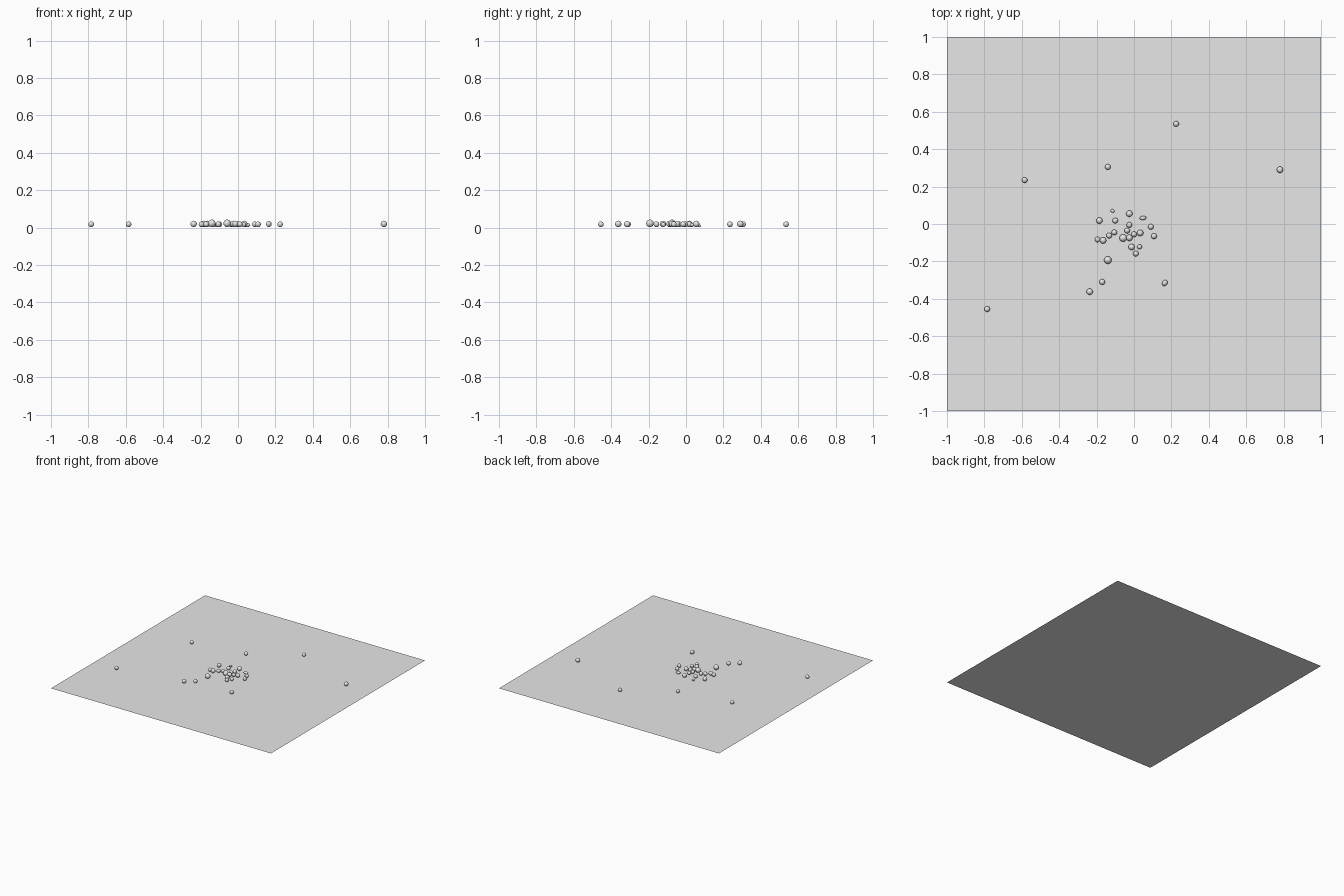
import bpy
import bmesh
from mathutils import Matrix, Vector

default_cube = bpy.data.objects.get("Cube")
if default_cube:
    bpy.data.objects.remove(default_cube, do_unlink=True)


def make_material(name, colour):
    material = bpy.data.materials.new(name)
    material.use_nodes = True
    material.diffuse_color = colour
    material.node_tree.nodes["Principled BSDF"].inputs["Base Color"].default_value = colour
    return material


grey = make_material("plain grey", (0.8, 0.8, 0.8, 1))


def finish(name, mesh_builder, location, smooth=False):
    """Turn a bmesh into a named grey object."""
    mesh = bpy.data.meshes.new(name)
    mesh_builder.to_mesh(mesh)
    mesh_builder.free()
    mesh.materials.append(grey)
    for polygon in mesh.polygons:
        polygon.use_smooth = smooth
    part = bpy.data.objects.new(name, mesh)
    part.location = location
    bpy.context.collection.objects.link(part)
    return part


def add_ball(name, x, y, radius, stretch=(1, 1, 1), turn=0):
    """Small smooth ball resting just above the ground sheet."""
    builder = bmesh.new()
    shape = Matrix.Rotation(turn, 4, "Z") @ Matrix.Diagonal(Vector(stretch)).to_4x4()
    bmesh.ops.create_uvsphere(builder, u_segments=24, v_segments=14,
                              radius=radius, matrix=shape)
    height = radius * stretch[2] + 0.003
    return finish(name, builder, (x, y, height), smooth=True)


# Flat square ground sheet
sheet = bmesh.new()
bmesh.ops.create_grid(sheet, x_segments=1, y_segments=1, size=1)
finish("ground_sheet", sheet, (0, 0, 0))

# Balls grouped by radius: small, medium, large
groups = {
    "small_ball": (0.015, [
        (.225, .535), (-.14, .305), (-.585, .235), (-.1, .018),
        (-.025, -.005), (-.037, -.035), (-.133, -.062), (-.195, -.083),
        (.107, -.065), (-.785, -.455), (-.17, -.31), (.01, -.158),
        (.09, -.015), (-.105, -.045), (0, -.055)]),
    "medium_ball": (0.017, [
        (.78, .29), (-.025, .055), (-.185, .018), (-.165, -.088),
        (.033, -.048), (-.013, -.123), (-.237, -.362), (-.025, -.074)]),
    "large_ball": (0.02, [(-.058, -.075), (-.14, -.193)]),
}
for name, (radius, spots) in groups.items():
    for x, y in spots:
        add_ball(name, x, y, radius)

# Small, squashed pebbles between the balls
add_ball("tiny_pebble", .03, -.122, 0.013)
add_ball("flat_pebble", -.115, .07, 0.011, (1, .8, .6), -0.6)
add_ball("long_pebble", .048, .032, 0.018, (1, .6, .6), 0.15)
add_ball("tilted_pebble", .165, -.315, 0.016, (.85, 1.1, 1), -0.5)
